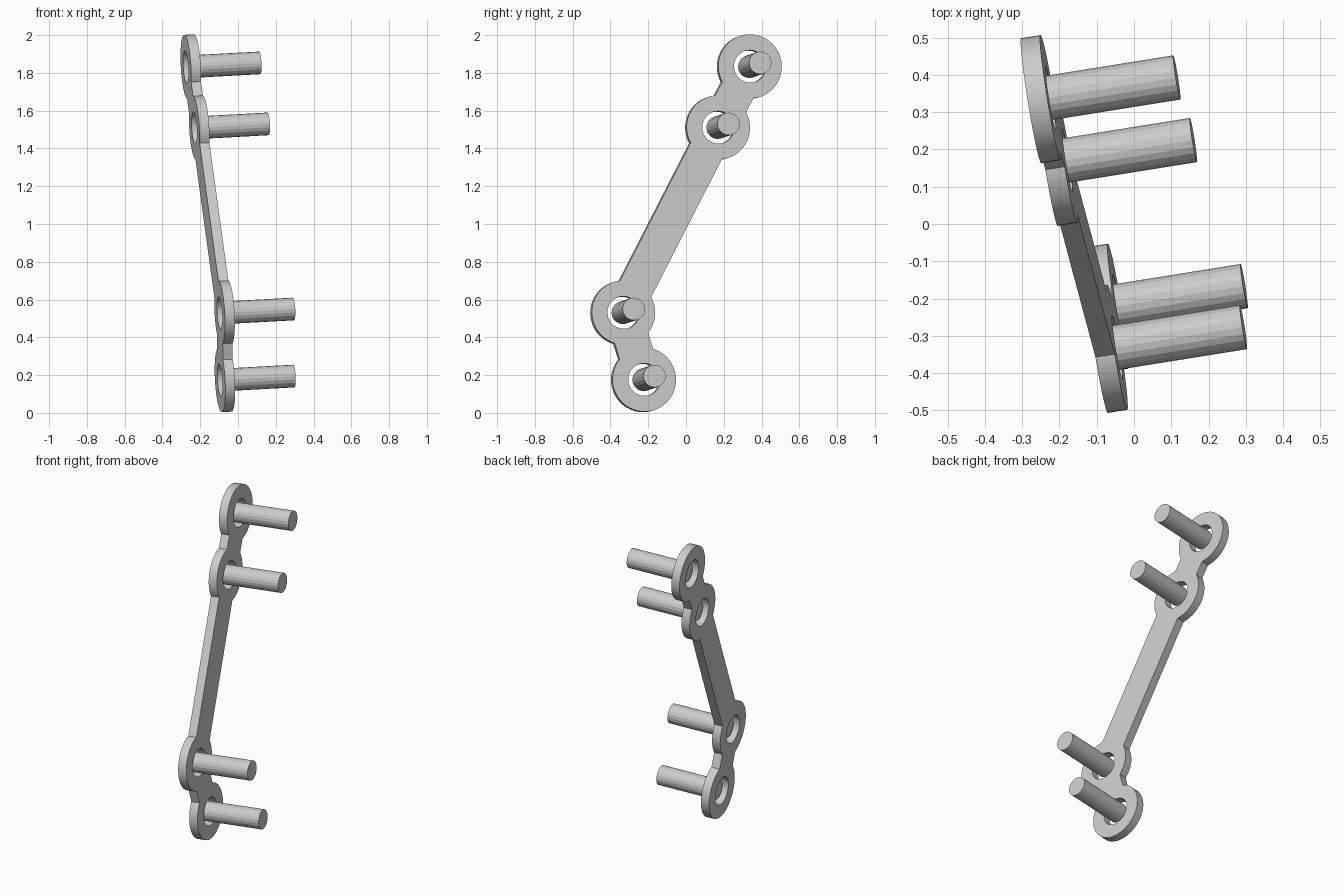
import bpy
from mathutils import Vector, Matrix

cube = bpy.data.objects.get("Cube")
if cube:
    bpy.data.objects.remove(cube, do_unlink=True)

# Plate plane: slightly tilted, its normal is also the peg direction
SLOPE_Y, SLOPE_Z, OFFSET = 0.16, 0.055, -0.0955
NORMAL = Vector((1, SLOPE_Y, SLOPE_Z)).normalized()
THICK = 0.053
RING_R, HOLE_R, PEG_R = 0.17, 0.086, 0.06
LINK_W, PEG_LEN = 0.188, 0.37


def on_plane(y, z):
    return Vector((OFFSET - SLOPE_Y * y - SLOPE_Z * z, y, z))


def frame(origin, along):
    """Matrix with local x along the given direction and local z on the normal."""
    x = (along - along.dot(NORMAL) * NORMAL).normalized()
    y = NORMAL.cross(x)
    m = Matrix((x, y, NORMAL)).transposed().to_4x4()
    m.translation = origin
    return m


def cylinder(name, center, radius, depth, sides):
    bpy.ops.mesh.primitive_cylinder_add(vertices=sides, radius=radius, depth=depth)
    ob = bpy.context.object
    ob.name = name
    ob.matrix_world = frame(center, Vector((0, 0, 1)))
    return ob


def link(name, a, b):
    bpy.ops.mesh.primitive_cube_add(size=1)
    ob = bpy.context.object
    ob.name = name
    size = Matrix.Diagonal(((b - a).length, LINK_W, THICK, 1))
    ob.data.transform(size)
    ob.matrix_world = frame((a + b) / 2, b - a)
    return ob


def combine(target, other, operation):
    bpy.context.view_layer.update()
    mod = target.modifiers.new(operation.lower(), 'BOOLEAN')
    mod.operation = operation
    mod.solver = 'EXACT'
    mod.object = other
    bpy.context.view_layer.objects.active = target
    bpy.ops.object.modifier_apply(modifier=mod.name)
    bpy.data.objects.remove(other, do_unlink=True)


# Ring centres from top to bottom
centers = [on_plane(y, z) for y, z in
           ((0.335, 1.833), (0.167, 1.51), (-0.335, 0.53), (-0.225, 0.175))]

# Plate: four rings joined by straight links
plate = cylinder("mounting_plate", centers[0], RING_R, THICK, 48)
for c in centers[1:]:
    combine(plate, cylinder("ring", c, RING_R, THICK, 48), 'UNION')
for a, b in zip(centers, centers[1:]):
    combine(plate, link("link", a, b), 'UNION')

# Round holes through the rings
for c in centers:
    combine(plate, cylinder("hole_cutter", c, HOLE_R, THICK * 4, 48), 'DIFFERENCE')

bpy.ops.object.select_all(action='DESELECT')
plate.select_set(True)
bpy.context.view_layer.objects.active = plate
bpy.ops.object.shade_smooth_by_angle()

# Faceted pegs standing in the holes
names = ("top_peg", "upper_peg", "lower_peg", "bottom_peg")
for name, c in zip(names, centers):
    cylinder(name, c + NORMAL * PEG_LEN / 2, PEG_R, PEG_LEN, 20)
